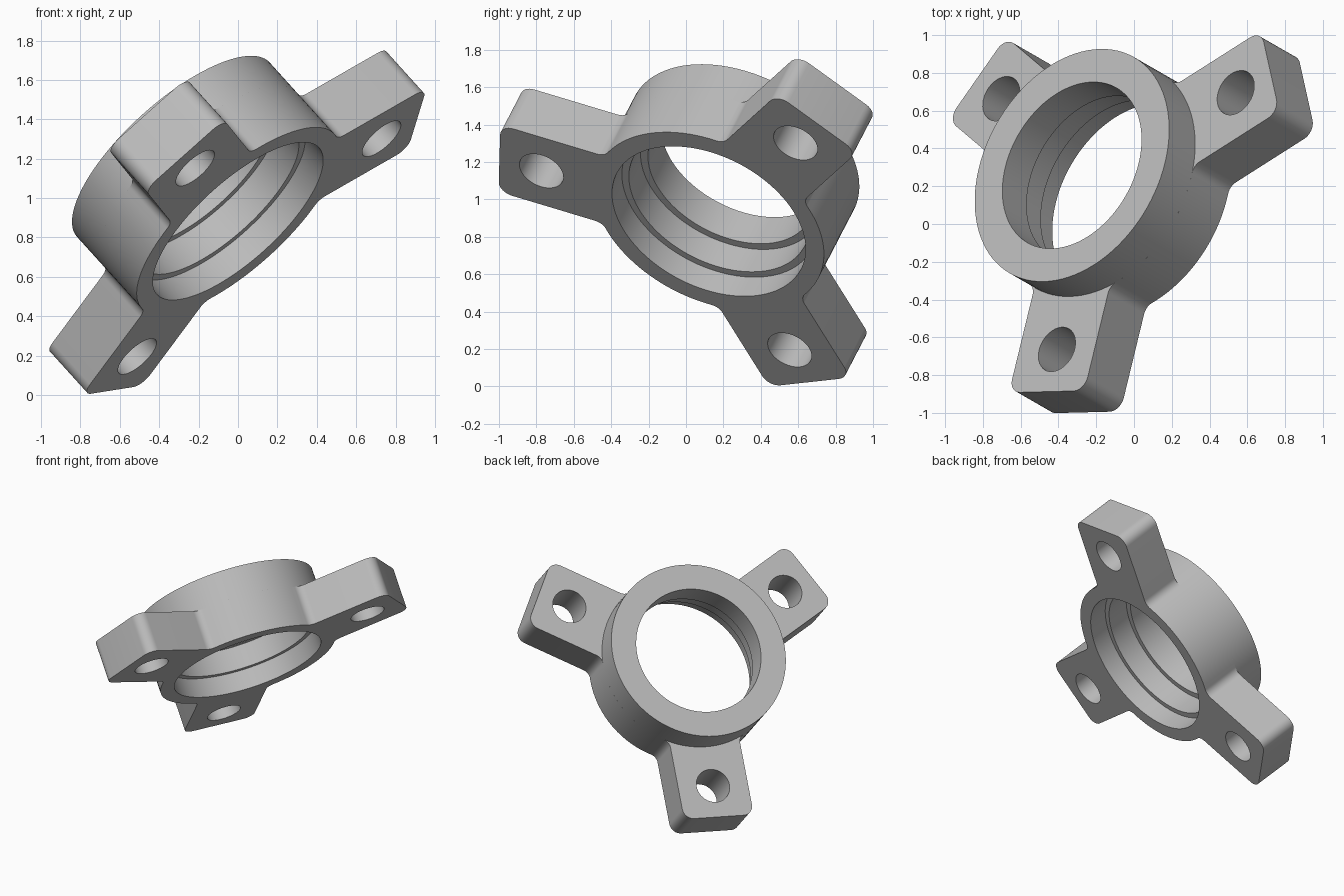
import bpy, bmesh
from math import pi, sin, cos, atan2, sqrt, tau
from mathutils import Vector, Matrix

if "Cube" in bpy.data.objects:
    bpy.data.objects.remove(bpy.data.objects["Cube"])

# Main sizes
OUTER, BORE, MID, LIP = 0.66, 0.555, 0.515, 0.4725   # ring radii
HEIGHT, STEP_1, STEP_2 = 0.525, 0.147, 0.32          # heights along the axis
TAB_T, TAB_END, TAB_W = 0.305, 1.2, 0.268            # tab thickness, reach, half width
CORNER, FILLET = 0.077, 0.07
HOLE_R, HOLE_AT = 0.126, 0.96

# Tilted placement of the whole part
axis = Vector((-0.626, 0.36, 0.692)).normalized()
out = Vector((0.76, 0.483, 0.436))
out = (out - axis * out.dot(axis)).normalized()
frame = Matrix((out, axis.cross(out), axis)).transposed().to_4x4()
frame.translation = (0, 0.122, 0.883)

grey = bpy.data.materials.new("plain_grey")
grey.use_nodes = True
colour = (0.5, 0.5, 0.5, 1)
grey.diffuse_color = colour
grey.node_tree.nodes["Principled BSDF"].inputs["Base Color"].default_value = colour


def arc(cx, cy, r, a0, a1, n):
    return [(cx + r * cos(a0 + (a1 - a0) * i / n),
             cy + r * sin(a0 + (a1 - a0) * i / n)) for i in range(n + 1)]


def finish(obj):
    bpy.ops.object.select_all(action='DESELECT')
    obj.select_set(True)
    bpy.context.view_layer.objects.active = obj
    if obj.type == 'CURVE':
        bpy.ops.object.convert(target='MESH')
        obj = bpy.context.object
    bm = bmesh.new()
    bm.from_mesh(obj.data)
    bmesh.ops.remove_doubles(bm, verts=bm.verts, dist=1e-4)
    bmesh.ops.recalc_face_normals(bm, faces=bm.faces)
    bm.to_mesh(obj.data)
    bm.free()
    obj.data.materials.clear()
    obj.data.materials.append(grey)
    bpy.ops.object.shade_smooth_by_angle(angle=pi / 6)
    obj.matrix_world = frame


# Outline of the flange: three rounded tabs blended into the ring
fy = TAB_W + FILLET
fx = sqrt((OUTER + FILLET) ** 2 - fy ** 2)
phi = atan2(fy, fx)
cx, cy = TAB_END - CORNER, TAB_W - CORNER
tab = (arc(fx, -fy, FILLET, pi - phi, pi / 2, 8)
       + arc(cx, -cy, CORNER, -pi / 2, 0, 8)
       + arc(cx, cy, CORNER, 0, pi / 2, 8)
       + arc(fx, fy, FILLET, -pi / 2, phi - pi, 8)
       + arc(0, 0, OUTER, phi, tau / 3 - phi, 20)[1:-1])
outline, loops = [], [arc(0, 0, BORE, 0, tau, 96)[:-1]]
for k in range(3):
    c, s = cos(k * tau / 3), sin(k * tau / 3)
    outline += [(x * c - y * s, x * s + y * c) for x, y in tab]
    loops.append(arc(HOLE_AT * c, HOLE_AT * s, HOLE_R, 0, tau, 40)[:-1])

# Flange plate with bore and bolt holes
curve = bpy.data.curves.new("tab_flange", 'CURVE')
curve.dimensions = '2D'
curve.fill_mode = 'BOTH'
curve.extrude = TAB_T / 2
for loop in [outline] + loops:
    spline = curve.splines.new('POLY')
    spline.points.add(len(loop) - 1)
    for p, (x, y) in zip(spline.points, loop):
        p.co = (x, y, 0, 1)
    spline.use_cyclic_u = True
flange = bpy.data.objects.new("tab_flange", curve)
bpy.context.collection.objects.link(flange)
bpy.context.view_layer.update()
frame_ring = frame.copy()
frame = frame_ring @ Matrix.Translation((0, 0, TAB_T / 2))
finish(flange)
frame = frame_ring

# Stepped ring, turned from its profile
profile = [(BORE, STEP_1), (MID, STEP_1), (MID, STEP_2), (LIP, STEP_2),
           (LIP, HEIGHT), (OUTER, HEIGHT), (OUTER, TAB_T)]
bm = bmesh.new()
verts = [bm.verts.new((r, 0, z)) for r, z in profile]
edges = [bm.edges.new((verts[i - 1], verts[i])) for i in range(len(verts))]
bmesh.ops.spin(bm, geom=verts + edges, cent=(0, 0, 0), axis=(0, 0, 1),
               angle=tau, steps=96, use_duplicate=False)
mesh = bpy.data.meshes.new("stepped_ring")
bm.to_mesh(mesh)
bm.free()
ring = bpy.data.objects.new("stepped_ring", mesh)
bpy.context.collection.objects.link(ring)
finish(ring)
